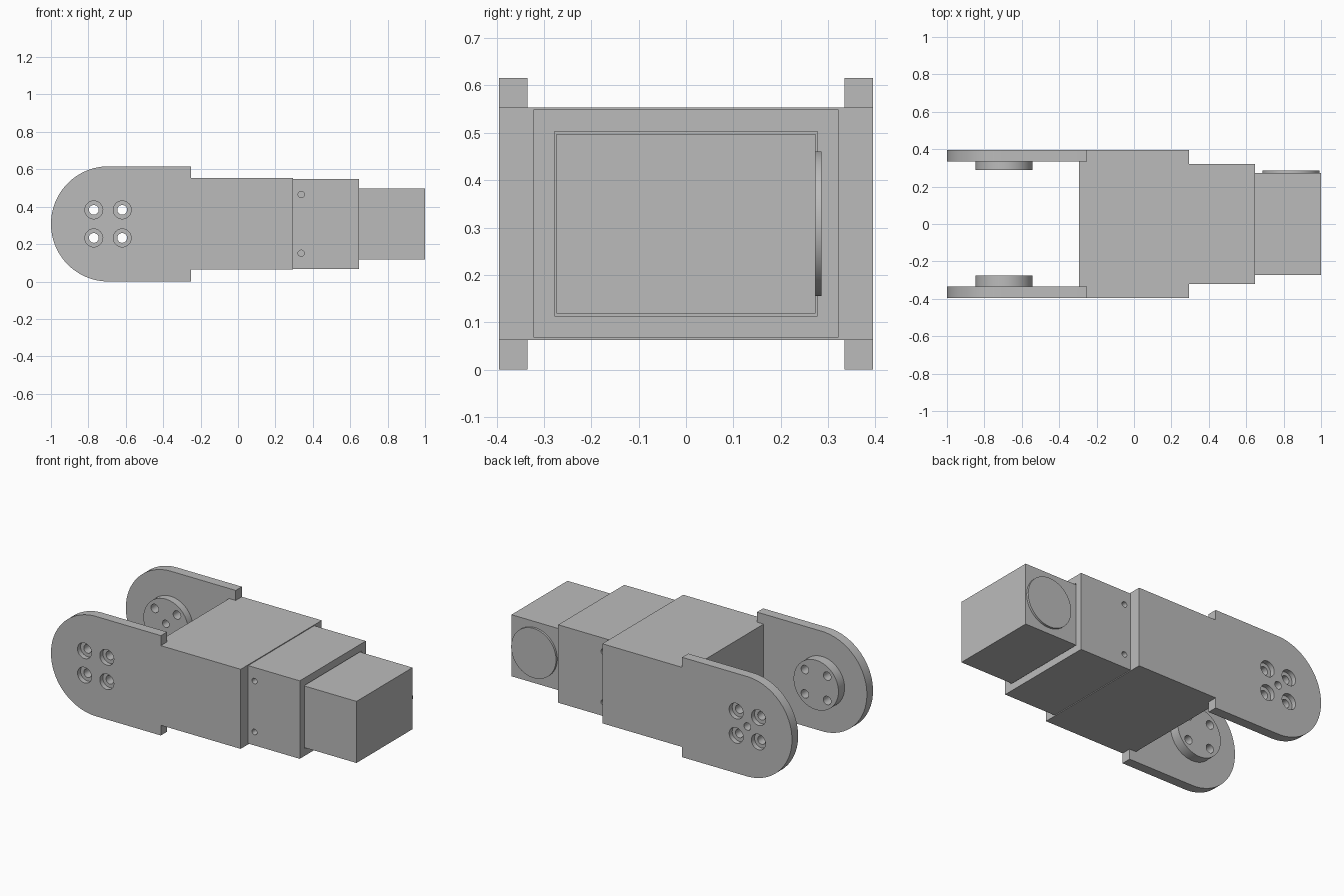
import bpy, bmesh, math
from mathutils import Matrix

if "Cube" in bpy.data.objects:
    bpy.data.objects.remove(bpy.data.objects["Cube"])

grey = bpy.data.materials.new("plain grey")
grey.use_nodes = True
COLOUR = (0.5, 0.5, 0.5, 1)
grey.diffuse_color = COLOUR
grey.node_tree.nodes["Principled BSDF"].inputs["Base Color"].default_value = COLOUR

MID_Z = 0.308      # height of the centre line
PIVOT_X = -0.692   # centre of the rounded fork ends
ARM_OUT, ARM_IN = 0.395, 0.335


def finish(bm, name):
    bmesh.ops.recalc_face_normals(bm, faces=bm.faces)
    mesh = bpy.data.meshes.new(name)
    bm.to_mesh(mesh)
    bm.free()
    mesh.materials.append(grey)
    obj = bpy.data.objects.new(name, mesh)
    bpy.context.collection.objects.link(obj)
    return obj


def box(name, x, y, z):
    bm = bmesh.new()
    size = Matrix.Diagonal((x[1] - x[0], y[1] - y[0], z[1] - z[0], 1))
    place = Matrix.Translation((sum(x) / 2, sum(y) / 2, sum(z) / 2))
    bmesh.ops.create_cube(bm, size=1, matrix=place @ size)
    return finish(bm, name)


def add_cylinder(bm, x, z, radius, y0, y1, sides=48):
    place = Matrix.Translation((x, (y0 + y1) / 2, z)) @ Matrix.Rotation(math.pi / 2, 4, "X")
    bmesh.ops.create_cone(bm, cap_ends=True, segments=sides, radius1=radius,
                          radius2=radius, depth=abs(y1 - y0), matrix=place)


def disc(name, x, radius, y0, y1):
    bm = bmesh.new()
    add_cylinder(bm, x, MID_Z, radius, y0, y1, 64)
    return finish(bm, name)


def activate(obj):
    bpy.ops.object.select_all(action="DESELECT")
    obj.select_set(True)
    bpy.context.view_layer.objects.active = obj


def cut(obj, cutter):
    cutter.hide_render = True
    activate(obj)
    mod = obj.modifiers.new("cut", "BOOLEAN")
    mod.operation = "DIFFERENCE"
    mod.solver = "EXACT"
    mod.object = cutter
    bpy.ops.object.modifier_apply(modifier=mod.name)
    bpy.data.objects.remove(cutter)


def drill(obj, holes):
    # Each hole is (x, z, radius, y0, y1)
    for x, z, radius, y0, y1 in holes:
        bm = bmesh.new()
        add_cylinder(bm, x, z, radius, y0, y1, 32)
        cut(obj, finish(bm, "hole_cutter"))


def smooth(obj):
    activate(obj)
    bpy.ops.object.shade_smooth_by_angle(angle=math.radians(30))


# Main body and stepped neck
box("main_body", (-0.295, 0.295), (-ARM_OUT, ARM_OUT), (0.063, 0.554))
neck = box("neck_housing", (0.295, 0.647), (-0.322, 0.322), (0.068, 0.549))

# Socket in the neck, with a fine gap around the end block
cut(neck, box("socket_cutter", (0.6, 0.7), (-0.278, 0.278), (0.113, 0.503)))
for side in (-1, 1):
    drill(neck, [(0.338, MID_Z + dz, 0.017, side * 0.27, side * 0.4)
                 for dz in (-0.157, 0.157)])
smooth(neck)

# End block and its round cap
box("end_block", (0.6, 1.0), (-0.273, 0.273), (0.118, 0.498))
smooth(disc("end_cap", 0.84, 0.153, 0.273, 0.286))


def fork_arm(name, side):
    # Rounded plate, notched so its tabs grip the body
    bm = bmesh.new()
    r = MID_Z
    outline = [(-0.25, 0), (-0.25, 0.063), (-0.295, 0.063),
               (-0.295, 0.554), (-0.25, 0.554), (-0.25, 2 * r)]
    for i in range(49):
        a = math.pi / 2 + math.pi * i / 48
        outline.append((PIVOT_X + r * math.cos(a), r + r * math.sin(a)))
    face = bm.faces.new([bm.verts.new((x, side * ARM_OUT, z)) for x, z in outline])
    out = bmesh.ops.extrude_face_region(bm, geom=[face])
    moved = [v for v in out["geom"] if isinstance(v, bmesh.types.BMVert)]
    bmesh.ops.translate(bm, verts=moved, vec=(0, side * (ARM_IN - ARM_OUT), 0))
    return finish(bm, name)


# Fork arms with pivot discs, counterbored screw holes and a rear centre hole
for label, side, inner in (("front", -1, 0.275), ("back", 1, 0.289)):
    arm = fork_arm(label + "_fork_arm", side)
    hub = disc(label + "_pivot_disc", PIVOT_X - 0.003, 0.153, side * ARM_IN, side * inner)
    spots = [(PIVOT_X - 0.003 + dx, MID_Z + dz)
             for dx in (-0.076, 0.076) for dz in (-0.075, 0.075)]
    through = [(x, z, 0.026, side * 0.2, side * 0.45) for x, z in spots]
    if side > 0:
        through.append((PIVOT_X - 0.003, MID_Z, 0.023, 0.2, 0.45))
    drill(hub, through)
    drill(arm, through)
    drill(arm, [(x, z, 0.048, side * 0.365, side * 0.45) for x, z in spots])
    smooth(arm)
    smooth(hub)
